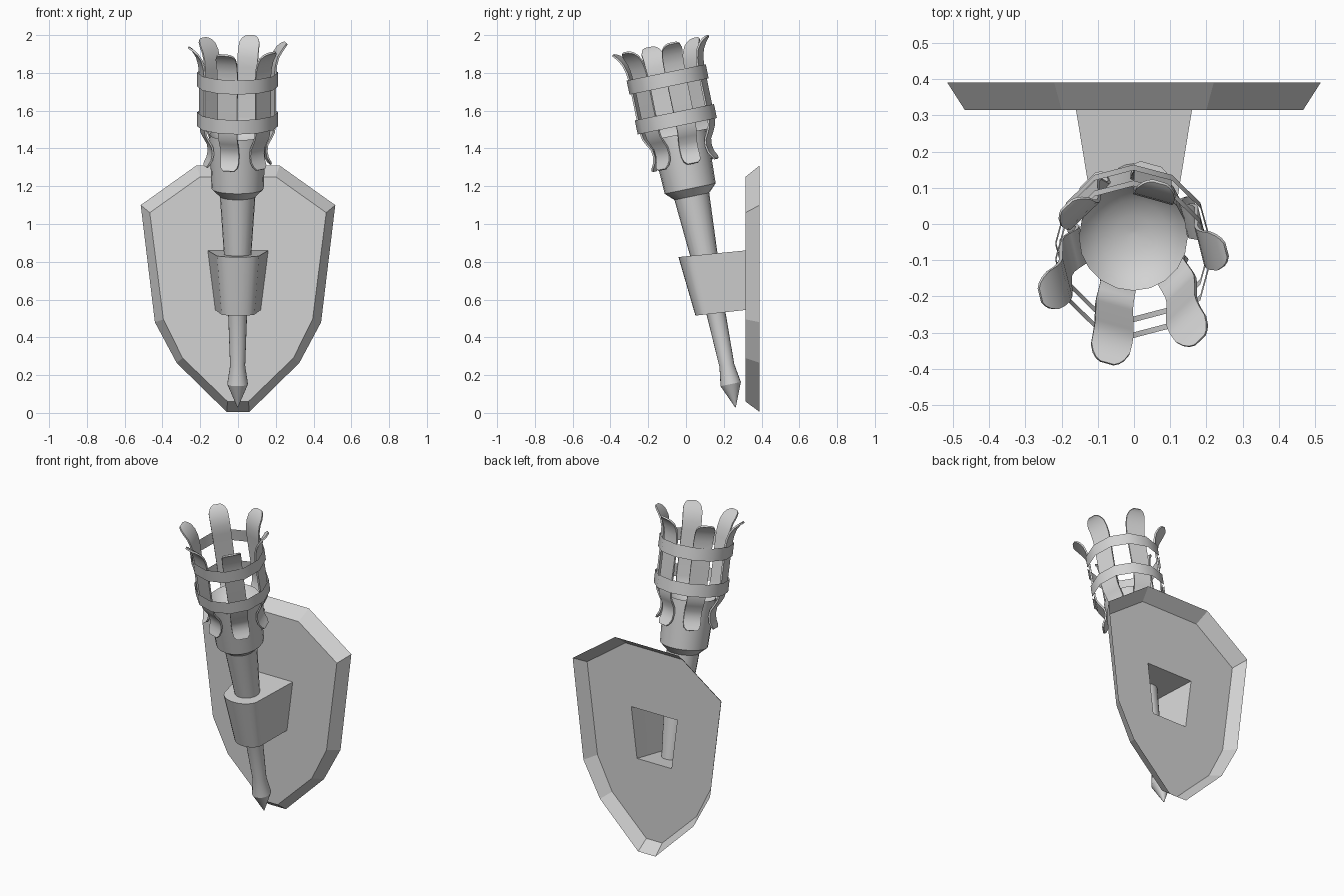
import bpy, bmesh, math
from mathutils import Matrix, Vector

if "Cube" in bpy.data.objects:
    bpy.data.objects.remove(bpy.data.objects["Cube"])

grey = bpy.data.materials.new("plain_grey")
grey.use_nodes = True
grey.diffuse_color = (0.65, 0.65, 0.65, 1)
grey.node_tree.nodes["Principled BSDF"].inputs["Base Color"].default_value = (0.65, 0.65, 0.65, 1)

# Torch axis: starts at the lower point and leans forward
TORCH = Matrix.Translation((-0.002, 0.262, 0.03)) @ Matrix.Rotation(math.radians(11.7), 4, 'X')


def make(name, bm, matrix=Matrix(), smooth=None):
    bm.transform(matrix)
    mesh = bpy.data.meshes.new(name)
    bm.to_mesh(mesh)
    bm.free()
    mesh.materials.append(grey)
    obj = bpy.data.objects.new(name, mesh)
    bpy.context.collection.objects.link(obj)
    if smooth:
        bpy.ops.object.select_all(action='DESELECT')
        obj.select_set(True)
        bpy.context.view_layer.objects.active = obj
        bpy.ops.object.shade_smooth_by_angle(angle=math.radians(smooth))


def loft(bm, loops, closed=True):
    """Join point loops of equal length with quads; returns the vertex rows."""
    rows = [[bm.verts.new(p) for p in loop] for loop in loops]
    n = len(rows[0])
    for a, b in zip(rows, rows[1:]):
        for i in range(n if closed else n - 1):
            j = (i + 1) % n
            bm.faces.new((a[i], a[j], b[j], b[i]))
    return rows


def cap_ends(bm, rows):
    bm.faces.new(rows[0])
    bm.faces.new(rows[-1])
    bmesh.ops.recalc_face_normals(bm, faces=bm.faces)


def ring(r, z, sides):
    turn = [math.tau * i / sides for i in range(sides)]
    return [(r * math.cos(a), r * math.sin(a), z) for a in turn]


def mirrored(half, y):
    """Closed outline in the x-z plane from its +x half, listed bottom to top."""
    return [(x, y, z) for x, z in half] + [(-x, y, z) for x, z in reversed(half)]


# Shield: open-backed shell with a sloped rim and a hole behind the bracket
back = [(0.06, 0.005), (0.325, 0.265), (0.44, 0.48), (0.515, 1.10), (0.22, 1.31)]
front = [(0.055, 0.06), (0.293, 0.29), (0.395, 0.495), (0.467, 1.06), (0.2, 1.25)]
opening = [(0.12, 0.545), (0.16, 0.86)]
bm = bmesh.new()
rim = loft(bm, [mirrored(back, 0.39), mirrored(front, 0.315)])[1]
hole = [bm.verts.new(p) for p in mirrored(opening, 0.315)]
edges = []
for loop in (rim, hole):
    for a, b in zip(loop, loop[1:] + loop[:1]):
        edges.append(bm.edges.get((a, b)) or bm.edges.new((a, b)))
bmesh.ops.triangle_fill(bm, edges=edges, use_beauty=True, normal=(0, -1, 0))
bmesh.ops.recalc_face_normals(bm, faces=bm.faces)
if sum(f.normal.y * f.calc_area() for f in bm.faces) > 0:
    bmesh.ops.reverse_faces(bm, faces=bm.faces)
make("shield_shell", bm)


# Hollow bracket: U-shaped shell, open towards the shield
def u_shape(back_x, back_z, rx, ry, cy, front_z):
    pts = [(back_x, 0.315)]
    pts += [(rx * math.cos(a), cy - ry * math.sin(a))
            for a in (math.pi * i / 12 for i in range(13))]
    pts.append((-back_x, 0.315))
    nose = cy - ry
    return [(x, y, front_z + (back_z - front_z) * (y - nose) / (0.315 - nose)) for x, y in pts]


bm = bmesh.new()
rows = loft(bm, [u_shape(0.12, 0.545, 0.09, 0.06, 0.11, 0.515),
                 u_shape(0.16, 0.86, 0.115, 0.08, 0.04, 0.825)], closed=False)
cap_ends(bm, rows)
if sum(f.normal.y * f.calc_area() for f in bm.faces) > 0:
    bmesh.ops.reverse_faces(bm, faces=bm.faces)
make("bracket", bm, smooth=30)

# Handle and cup with a dished top, turned around the torch axis
profile = [(0.002, 0), (0.055, 0.125), (0.04, 0.225), (0.05, 0.5), (0.094, 1.14),
           (0.138, 1.182), (0.15, 1.475), (0.13, 1.452), (0.095, 1.428), (0.05, 1.412),
           (0.005, 1.407)]
bm = bmesh.new()
cap_ends(bm, loft(bm, [ring(r, z, 20) for r, z in profile]))
make("handle_and_cup", bm, TORCH, smooth=25)

# Two thin bands around the basket
for name, z in (("lower_band", 1.557), ("upper_band", 1.772)):
    bm = bmesh.new()
    loft(bm, [ring(0.214, z - 0.038, 12), ring(0.214, z + 0.038, 12)])
    make(name, bm, TORCH, smooth=35)

# Six curled slats: radius, height, half width along each slat
slat = [(0.18, 1.312, 0.03), (0.172, 1.328, 0.046), (0.158, 1.352, 0.05), (0.151, 1.385, 0.05),
        (0.155, 1.42, 0.05), (0.175, 1.455, 0.051), (0.19, 1.485, 0.052), (0.197, 1.53, 0.053),
        (0.197, 1.80, 0.055), (0.202, 1.85, 0.056), (0.214, 1.892, 0.056), (0.233, 1.922, 0.055),
        (0.25, 1.94, 0.045), (0.26, 1.947, 0.034), (0.267, 1.951, 0.02)]
THICK = 0.01
for k in range(6):
    loops = []
    for i, (r, z, w) in enumerate(slat):
        before, after = slat[max(i - 1, 0)], slat[min(i + 1, len(slat) - 1)]
        out = Vector((after[1] - before[1], before[0] - after[0])).normalized() * THICK
        ri, zi = r - out.x, z - out.y
        loops.append([(r, -w, z), (r, w, z), (ri, w, zi), (ri, -w, zi)])
    bm = bmesh.new()
    cap_ends(bm, loft(bm, loops))
    spin = Matrix.Rotation(math.radians(14 + 60 * k), 4, 'Z')
    make(f"basket_slat_{k + 1}", bm, TORCH @ spin, smooth=40)
